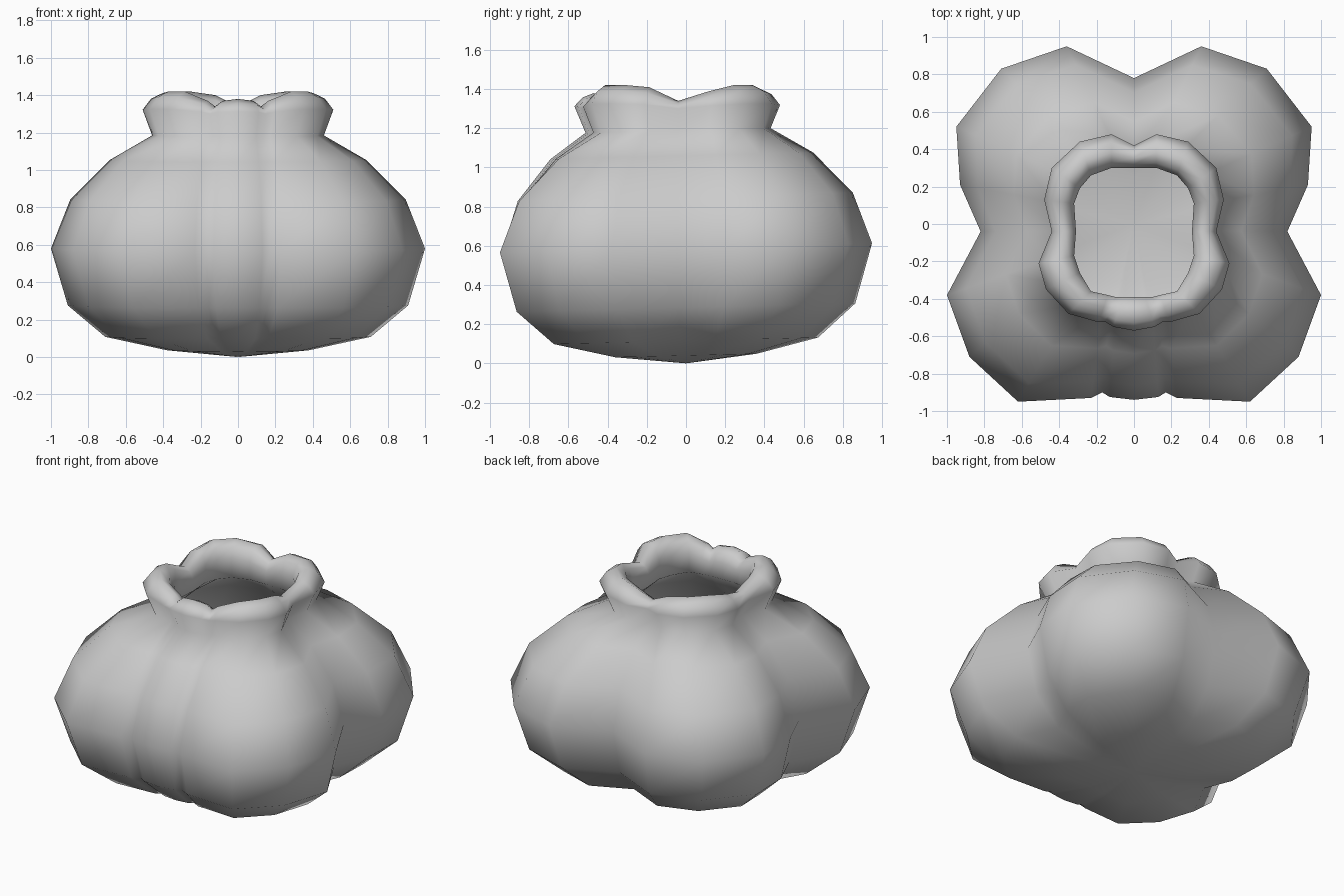
import bpy, bmesh
from mathutils import Vector

if "Cube" in bpy.data.objects:
    bpy.data.objects.remove(bpy.data.objects["Cube"])

# Half outlines (x >= 0), running from front centre to back centre
BODY = [(0, -.94), (.13, -.925), (.17, -.90), (.23, -.93), (.62, -.95), (.88, -.71), (1, -.38),
        (.82, -.04), (.93, .21), (.95, .52), (.71, .83), (.36, .95), (0, .78)]
RIM = [(0, -.57), (.11, -.55), (.15, -.525), (.19, -.525), (.35, -.48), (.47, -.35), (.51, -.21),
       (.44, -.04), (.48, .13), (.44, .30), (.29, .44), (.12, .48), (0, .42)]
MOUTH = [(0, -.39), (.06, -.39), (.10, -.39), (.14, -.38), (.23, -.36), (.29, -.26), (.32, -.17),
         (.31, -.04), (.32, .11), (.29, .19), (.23, .26), (.12, .30), (0, .30)]
# Dips of the lip between the lobes
DIP = [.04, .05, .08, .05, 0, 0, .01, .08, .03, 0, 0, .02, .08]


def full(half):
    return half + [(-p[0], p[1]) for p in half[-2:0:-1]]


body, rim, mouth = (list(map(Vector, full(o))) for o in (BODY, RIM, MOUTH))
dip = DIP + DIP[-2:0:-1]
neck = [p * .90 for p in rim]
n = len(body)


def ring(a, b, t, z, dip_scale=0.0, tilt=0.0):
    """Blend two outlines and lift the result to height z."""
    out = []
    for i in range(n):
        p = a[i].lerp(b[i], t)
        out.append((p.x, p.y, z - dip[i] * dip_scale + tilt * p.y))
    return out


centre = [Vector((0, 0))] * n
rings = []
# Outer body, bottom to neck
for s, z in ((.38, .04), (.71, .115), (.91, .285)):
    rings.append(ring(centre, body, s, z, 0, .025))
for t, z in ((1, .59), (.81, .85), (.42, 1.06), (0, 1.19)):
    rings.append(ring(neck, body, t, z, 0, .025))
# Rolled lip
for t, z, d in ((0, 1.325, .3), (.24, 1.39, .8), (.55, 1.42, 1), (.85, 1.39, .9), (1, 1.32, .5)):
    rings.append(ring(rim, mouth, t, z, d))
# Inner wall, mouth down to floor
inner = [p * .92 for p in body]
for t, z in ((0, 1.19), (.42, 1.01), (.81, .82), (1, .59)):
    rings.append(ring(mouth, inner, t, z))
for s, z in ((.91, .32), (.70, .17), (.36, .10)):
    rings.append(ring(centre, inner, s, z))

bm = bmesh.new()
loops = [[bm.verts.new(c) for c in r] for r in rings]
for a, b in zip(loops, loops[1:]):
    for i in range(n):
        j = (i + 1) % n
        bm.faces.new((a[i], a[j], b[j], b[i]))
# Close the underside and the inside floor
for loop, z in ((loops[0], 0), (loops[-1], .08)):
    tip = bm.verts.new((0, 0, z))
    for i in range(n):
        bm.faces.new((loop[i], loop[(i + 1) % n], tip))
bmesh.ops.recalc_face_normals(bm, faces=bm.faces)
for f in bm.faces:
    f.smooth = True

mesh = bpy.data.meshes.new("lobed_pot")
bm.to_mesh(mesh)
bm.free()
pot = bpy.data.objects.new("lobed_pot", mesh)
bpy.context.collection.objects.link(pot)
